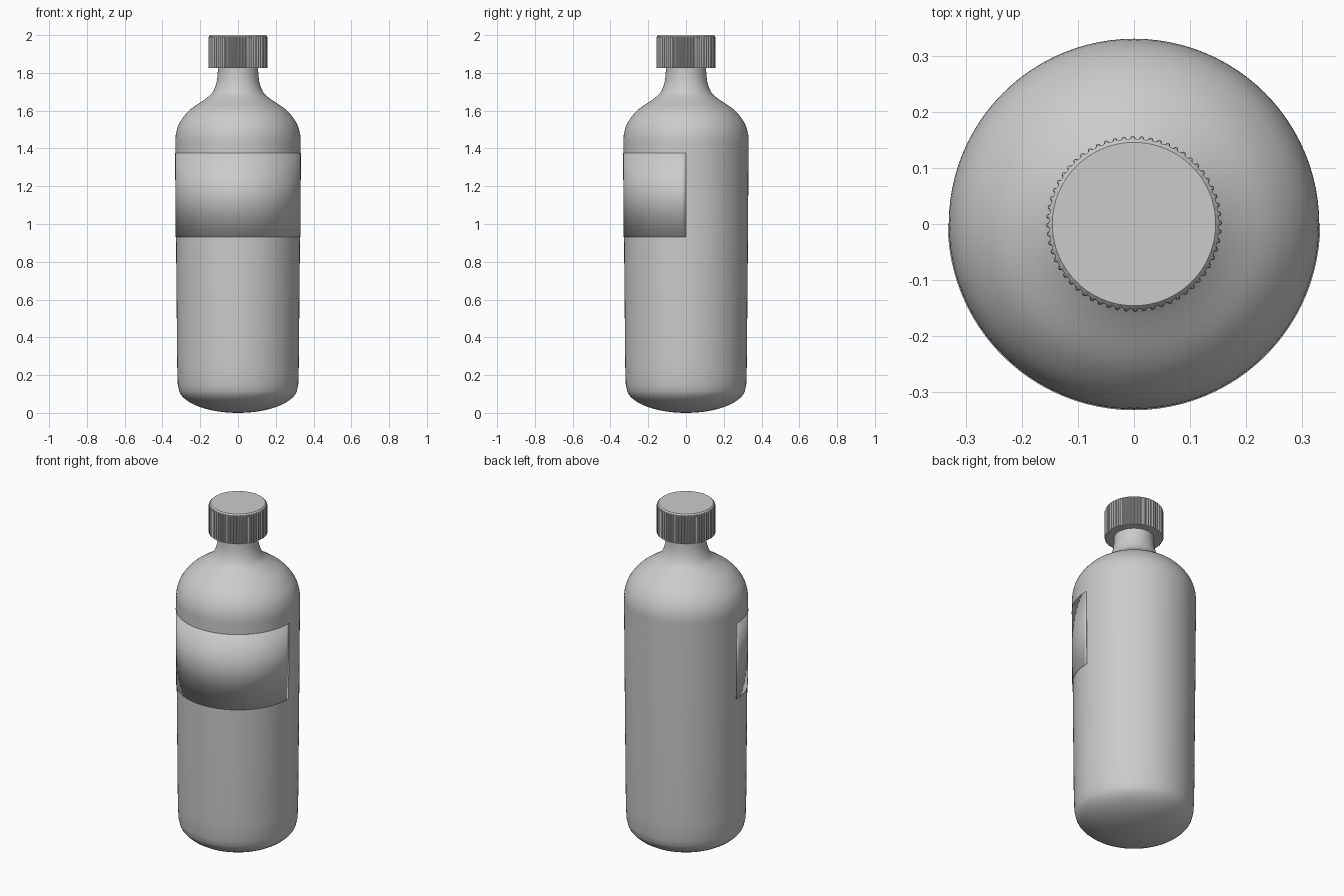
import bpy, bmesh
from math import sin, cos, pi, radians

if "Cube" in bpy.data.objects:
    bpy.data.objects.remove(bpy.data.objects["Cube"])


def catmull(pts, n=4):
    """Smooth a profile through its points."""
    p = [pts[0]] + pts + [pts[-1]]
    out = []
    for i in range(1, len(p) - 2):
        a, b, c, d = p[i - 1:i + 3]
        for k in range(n):
            t = k / n
            out.append(tuple(0.5 * (2 * b[j] + (c[j] - a[j]) * t
                       + (2 * a[j] - 5 * b[j] + 4 * c[j] - d[j]) * t * t
                       + (3 * b[j] - a[j] - 3 * c[j] + d[j]) * t ** 3) for j in (0, 1)))
    return out + [pts[-1]]


def rings_to_object(name, rings, closed=True, caps=True, angle=40):
    """Bridge rings of points into a surface."""
    bm = bmesh.new()
    rows = [[bm.verts.new(p) for p in ring] for ring in rings]
    for lo, hi in zip(rows, rows[1:]):
        n = len(lo)
        for i in range(n if closed else n - 1):
            j = (i + 1) % n
            bm.faces.new((lo[i], lo[j], hi[j], hi[i]))
    if caps:
        bm.faces.new(rows[0][::-1])
        bm.faces.new(rows[-1])
    mesh = bpy.data.meshes.new(name)
    bm.to_mesh(mesh)
    bm.free()
    ob = bpy.data.objects.new(name, mesh)
    bpy.context.collection.objects.link(ob)
    bpy.ops.object.select_all(action='DESELECT')
    ob.select_set(True)
    bpy.context.view_layer.objects.active = ob
    bpy.ops.object.shade_smooth_by_angle(angle=radians(angle))
    return ob


def circle(r, z, n=96):
    return [(r * cos(2 * pi * i / n), r * sin(2 * pi * i / n), z) for i in range(n)]


# Bottle body: rounded base, slightly flared wall, shoulder and neck
base = [(0.315 * sin(a), 0.135 * (1 - cos(a)))
        for a in (radians(3 + 6 * k) for k in range(14))]
wall = [(0.319, 0.15), (0.322, 0.25), (0.327, 0.8), (0.331, 1.35)]
shoulder = catmull([(0.331, 1.41), (0.329, 1.475), (0.307, 1.54), (0.254, 1.605),
                    (0.178, 1.658), (0.138, 1.692), (0.116, 1.74),
                    (0.108, 1.79), (0.107, 1.84)])
rings_to_object("bottle_body", [circle(r, z) for r, z in base + wall + shoulder])

# Label wrapped around the front half
label = [[(r * cos(a), r * sin(a), z) for a in (pi + pi * i / 48 for i in range(49))]
         for r, z in ((0.3305, 0.93), (0.333, 1.375))]
ob = rings_to_object("label", label, closed=False, caps=False)
mod = ob.modifiers.new("thickness", 'SOLIDIFY')
mod.thickness = 0.003
mod.offset = -1


# Screw cap with vertical grip ridges
def ridged(r, z, depth, ridges=60):
    pts = []
    for i in range(ridges * 4):
        rr = r if i % 4 < 2 else r - depth
        a = 2 * pi * i / (ridges * 4)
        pts.append((rr * cos(a), rr * sin(a), z))
    return pts


rings_to_object("screw_cap", [ridged(0.157, 1.826, 0.006), ridged(0.157, 1.985, 0.006),
                              ridged(0.154, 1.993, 0.002), ridged(0.146, 2.0, 0.0)], angle=30)
